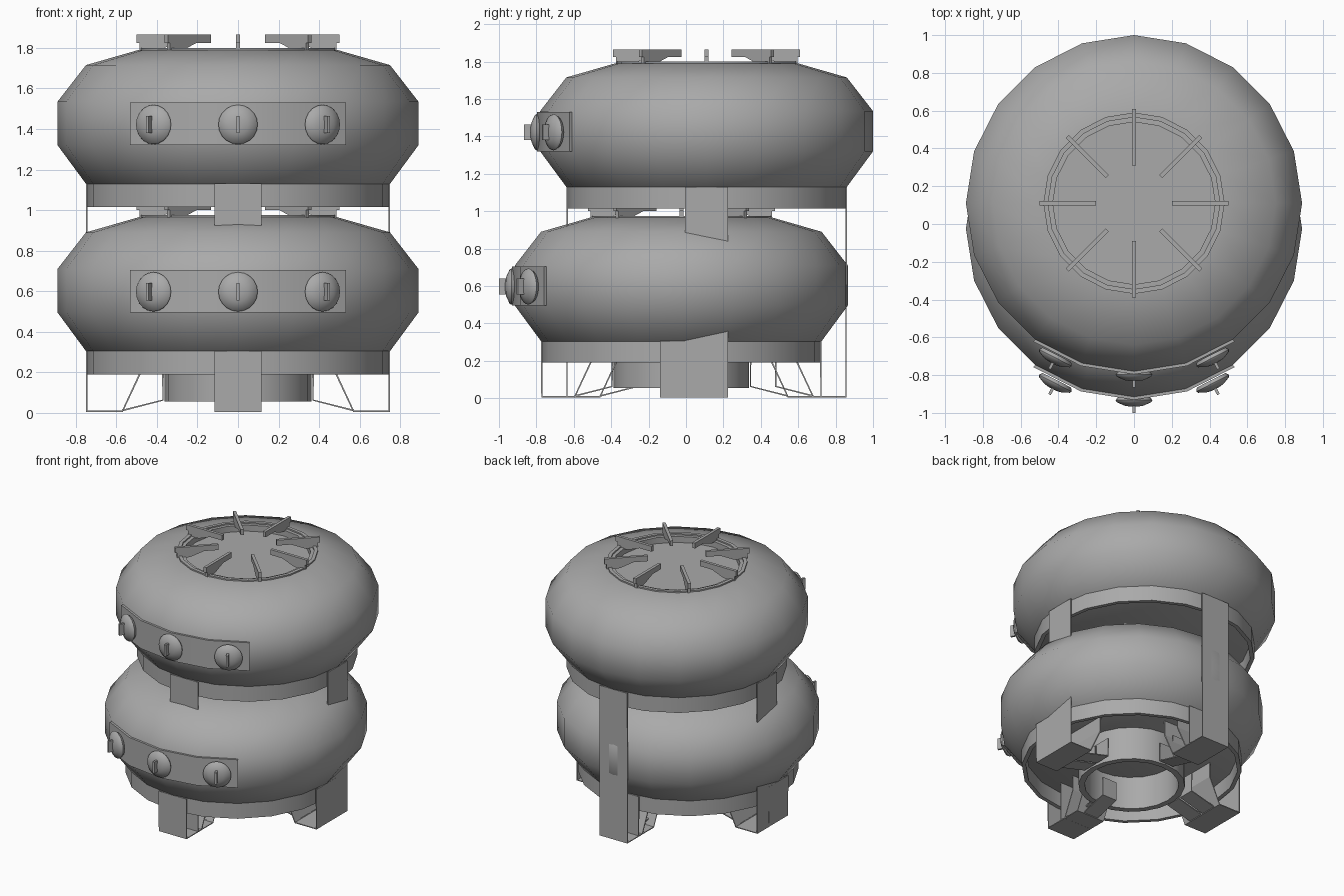
import bpy, bmesh, math
from mathutils import Matrix, Vector

cube = bpy.data.objects.get("Cube")
if cube:
    bpy.data.objects.remove(cube, do_unlink=True)

grey = bpy.data.materials.new("warm_grey_metal")
grey.use_nodes = True
colour = (0.4, 0.4, 0.4, 1)
grey.diffuse_color = colour
grey.node_tree.nodes["Principled BSDF"].inputs["Base Color"].default_value = colour

SIDES = 20


def finish(name, bm, matrix, smooth=None):
    """Turn a bmesh into a placed, coloured object."""
    bmesh.ops.recalc_face_normals(bm, faces=bm.faces[:])
    mesh = bpy.data.meshes.new(name)
    bm.to_mesh(mesh)
    bm.free()
    mesh.materials.append(grey)
    obj = bpy.data.objects.new(name, mesh)
    bpy.context.collection.objects.link(obj)
    obj.matrix_world = matrix
    if smooth:
        bpy.ops.object.select_all(action='DESELECT')
        obj.select_set(True)
        bpy.context.view_layer.objects.active = obj
        bpy.ops.object.shade_smooth_by_angle(angle=math.radians(smooth))
    return obj


def lathe(name, profile, matrix, closed=False, smooth=50, sides=SIDES):
    """Revolve (radius, height) points about z; open profiles get caps."""
    bm = bmesh.new()
    rings = []
    for r, z in profile:
        rings.append([bm.verts.new((r * math.cos(a), r * math.sin(a), z))
                      for a in (math.tau * i / sides for i in range(sides))])
    pairs = list(zip(rings, rings[1:]))
    if closed:
        pairs.append((rings[-1], rings[0]))
    else:
        bm.faces.new(rings[0])
        bm.faces.new(rings[-1])
    for low, high in pairs:
        for i in range(sides):
            j = (i + 1) % sides
            bm.faces.new((low[i], low[j], high[j], high[i]))
    return finish(name, bm, matrix, smooth)


def tube(name, outer, inner, bottom, top, matrix):
    return lathe(name, [(outer, bottom), (outer, top), (inner, top), (inner, bottom)],
                 matrix, closed=True)


def plate(name, outline, width, matrix):
    """Extrude a radial (r, z) outline sideways."""
    bm = bmesh.new()
    face = bm.faces.new([bm.verts.new((r, -width / 2, z)) for r, z in outline])
    new = bmesh.ops.extrude_face_region(bm, geom=[face])["geom"]
    bmesh.ops.translate(bm, vec=(0, width, 0),
                        verts=[v for v in new if isinstance(v, bmesh.types.BMVert)])
    return finish(name, bm, matrix)


def strip(name, path, width, matrix, thickness=0.008):
    """Folded sheet metal following a radial (r, z) path."""
    bm = bmesh.new()
    rows = [[bm.verts.new((r, s * width / 2, z)) for s in (-1, 1)] for r, z in path]
    for a, b in zip(rows, rows[1:]):
        bm.faces.new((a[0], a[1], b[1], b[0]))
    obj = finish(name, bm, matrix)
    mod = obj.modifiers.new("sheet", 'SOLIDIFY')
    mod.thickness = thickness
    mod.offset = 0


def turn(degrees):
    return Matrix.Rotation(math.radians(degrees), 4, 'Z')


def control_panel(name, matrix):
    """Curved plate wrapping four body facets at the front."""
    bm = bmesh.new()
    rows = []
    for i in range(5):
        a = math.radians(-126 + 18 * i)
        rows.append([bm.verts.new((r * math.cos(a), r * math.sin(a), z))
                     for r, z in ((0.885, 0.495), (0.906, 0.495), (0.906, 0.705), (0.885, 0.705))])
    for a, b in zip(rows, rows[1:]):
        for k in range(4):
            n = (k + 1) % 4
            bm.faces.new((a[k], a[n], b[n], b[k]))
    bm.faces.new(rows[0])
    bm.faces.new(rows[-1])
    finish(name, bm, matrix, 30)


def burner_unit(tag, y, lift):
    axis = Matrix.Translation((0, y, 0))
    base = Matrix.Translation((0, y, lift))

    # Bulging body with recessed burner pan
    lathe(tag + "_body", [(0.74, 0.30), (0.75, 0.305), (0.89, 0.495), (0.89, 0.71),
                          (0.75, 0.89), (0.49, 0.965), (0.43, 0.965), (0.43, 0.92)], base)
    tube(tag + "_burner_rim", 0.48, 0.455, 0.95, 0.975, base)

    # Skirt under the body
    tube(tag + "_skirt", 0.748, 0.72, 0.19, 0.305, base)

    # Pan supports
    support = [(0.5, 1.04), (0.2, 1.04), (0.2, 1.0), (0.3, 1.0), (0.39, 0.965),
               (0.455, 0.955), (0.485, 0.955), (0.485, 1.0), (0.5, 1.0)]
    for i in range(8):
        plate(f"{tag}_pan_support_{i + 1}", support, 0.022, base @ turn(45 * i))

    # Front panel and three knobs
    control_panel(tag + "_control_panel", base)
    for label, angle, reach in (("right", -27, -0.01), ("middle", 0, 0), ("left", 27, -0.01)):
        knob = (base @ turn(angle) @ Matrix.Translation((0, reach, 0.597))
                @ Matrix.Rotation(math.pi / 2, 4, 'X'))
        lathe(f"{tag}_{label}_knob", [(0.085, 0.89), (0.097, 0.908), (0.092, 0.918),
                                      (0.05, 0.937), (0.02, 0.942)], knob, smooth=40)
        bm = bmesh.new()
        bmesh.ops.create_cube(bm, size=1, matrix=Matrix.Translation((0, 0, 0.95))
                              @ Matrix.Diagonal((0.015, 0.085, 0.05, 1)))
        finish(f"{tag}_{label}_knob_grip", bm, knob)

    # Folded sheet legs reaching the floor, with inner braces
    for label, angle in (("left", 0), ("back", 90), ("right", 180), ("front", 270)):
        place = axis @ turn(angle)
        strip(f"{tag}_{label}_leg", [(0.746, 0.305 + lift), (0.746, 0.008), (0.57, 0.008),
                                     (0.485, 0.19), (0.485, 0.30)], 0.23, place)
        strip(f"{tag}_{label}_brace", [(0.57, 0.012), (0.37, 0.063), (0.37, 0.20)], 0.12, place)


burner_unit("lower", -0.025, 0)
burner_unit("upper", 0.11, 0.825)

# Open collar beneath the lower unit
tube("bottom_collar", 0.362, 0.32, 0.055, 0.305, Matrix.Translation((0, -0.025, 0)))
